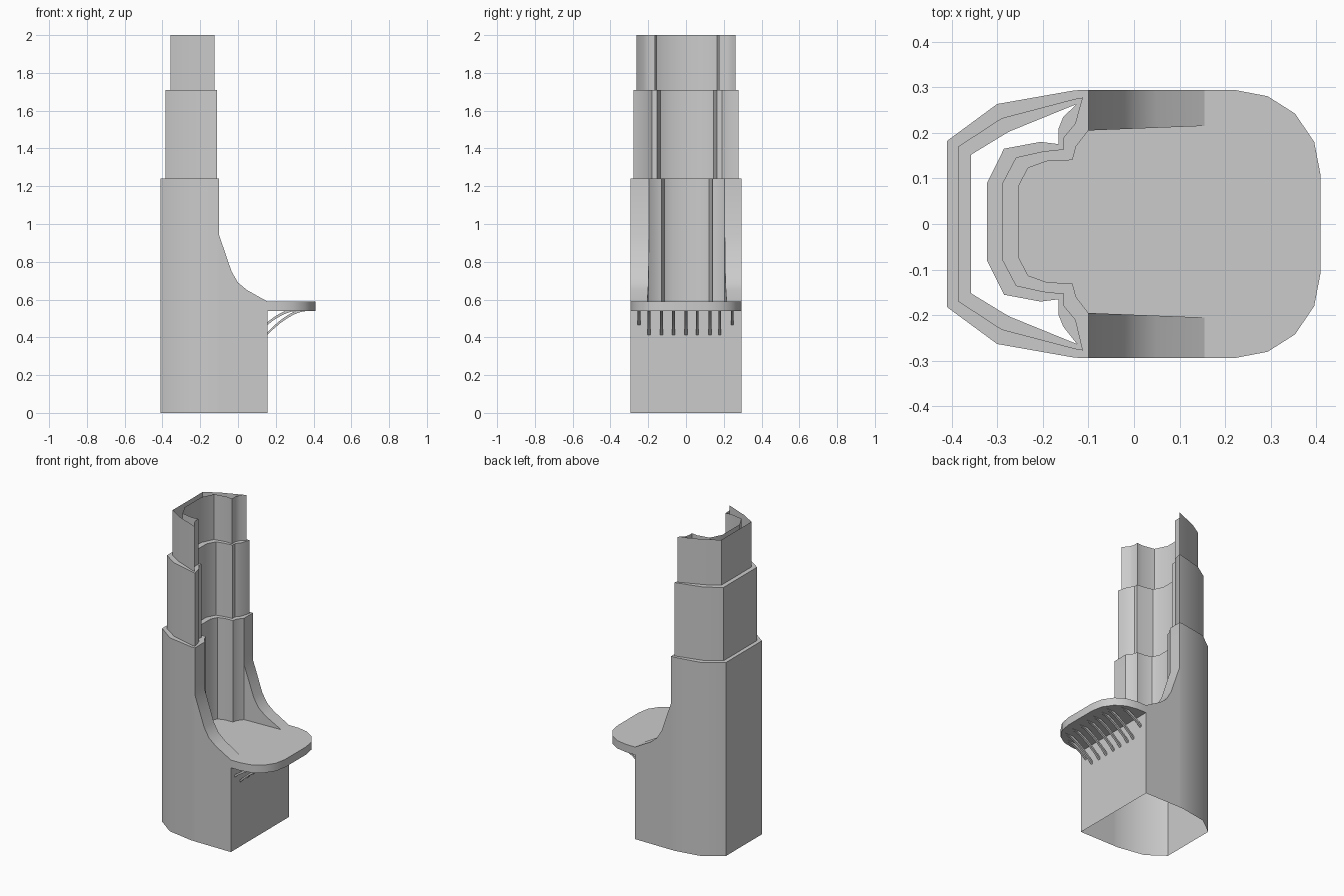
import bpy, bmesh, math

if "Cube" in bpy.data.objects:
    bpy.data.objects.remove(bpy.data.objects["Cube"])

# plan outlines of each tier, half side: outer wall (back to front), inner wall (front to back)
OUTER = [
    [(-.41, .182), (-.30, .263), (-.13, .293), (-.10, .294)],
    [(-.385, .170), (-.29, .232), (-.13, .274), (-.112, .277)],
    [(-.357, .152), (-.275, .202), (-.14, .257), (-.125, .263)],
]
INNER = [
    [(-.10, .205), (-.127, .17), (-.135, .14), (-.19, .138), (-.232, .123), (-.253, .083)],
    [(-.128, .22), (-.153, .19), (-.153, .163), (-.20, .158), (-.258, .145), (-.287, .09)],
    [(-.155, .235), (-.165, .21), (-.165, .175), (-.205, .18), (-.285, .165), (-.322, .09)],
]
LEVELS = [1.24, 1.71, 2.0]
SEAT_TOP, SEAT_LOW, FRONT = .59, .54, .155
ARM = [(-.10, .94), (-.067, .845), (-.034, .748), (0, .69), (.048, .65), (FRONT, SEAT_TOP)]
SHIFT = .005  # the inner niche sits slightly off centre


def inner_side(pts, s):
    return [(x, s * (y - SHIFT) + SHIFT) for x, y in pts]


def outer_side(pts, s):
    return [(x, s * y) for x, y in pts]


def loop(i):
    a = outer_side(OUTER[i], 1) + inner_side(INNER[i], 1)
    b = outer_side(OUTER[i], -1) + inner_side(INNER[i], -1)
    return a + b[::-1]


def at(pts, z):
    return [(x, y, z) for x, y in pts]


def strip(faces, a, b, closed=False):
    n = len(a)
    for i in range(n if closed else n - 1):
        j = (i + 1) % n
        faces.append([a[i], a[j], b[j], b[i]])


def make(name, faces, angle=30):
    bm = bmesh.new()
    for f in faces:
        bm.faces.new([bm.verts.new(p) for p in f])
    bmesh.ops.remove_doubles(bm, verts=bm.verts, dist=.0005)
    bmesh.ops.recalc_face_normals(bm, faces=bm.faces)
    me = bpy.data.meshes.new(name)
    bm.to_mesh(me)
    bm.free()
    ob = bpy.data.objects.new(name, me)
    bpy.context.collection.objects.link(ob)
    bpy.ops.object.select_all(action='DESELECT')
    ob.select_set(True)
    bpy.context.view_layer.objects.active = ob
    bpy.ops.object.shade_smooth_by_angle(angle=math.radians(angle))
    return ob


# lower shell: back, curved sides, sweeping arms, niche wall, open at the bottom
faces = []
top = LEVELS[0]
back = [(-.41, -.182), (-.41, .182)]
strip(faces, at(back, 0), at(back, top))
niche = [inner_side(INNER[0], 1)[-1], inner_side(INNER[0], -1)[-1]]
strip(faces, at(niche, SEAT_TOP), at(niche, top))
for s in (1, -1):
    o, n = outer_side(OUTER[0], s), inner_side(INNER[0], s)
    strip(faces, at(o, 0), at(o, top))
    strip(faces, at(n, SEAT_TOP), at(n, top))
    edge_out = [(x, s * .294, z) for x, z in ARM]
    edge_in = [(x, s * (.2 + .01 * (x + .1) / .255) + SHIFT, z) for x, z in ARM]
    strip(faces, [(x, y, 0) for x, y, z in edge_out], edge_out)
    strip(faces, edge_out, edge_in)
    strip(faces, [(x, y, SEAT_TOP) for x, y, z in edge_in[:-1]] + [edge_in[-1]], edge_in)
    strip(faces, [edge_out[0], edge_in[0]], at([o[-1], n[0]], top))
front = [(FRONT, -.294), (FRONT, .294)]
strip(faces, at(front, 0), at(front, SEAT_LOW))
faces = [f for f in faces if len(set(f)) == len(f)] + \
        [list(dict.fromkeys(f)) for f in faces if len(set(f)) == 3]
make("lower_shell", faces)

# upper tiers: stepped ledge plus hollow wall, open at the top
for i, name in ((1, "middle_tier"), (2, "top_tier")):
    faces = []
    z0 = LEVELS[i - 1]
    strip(faces, at(loop(i - 1), z0), at(loop(i), z0), True)
    strip(faces, at(loop(i), z0), at(loop(i), LEVELS[i]), True)
    make(name, faces)

# seat: floor of the niche running out to a rounded overhanging lip
half = [(FRONT, .294), (.22, .294), (.293, .28), (.353, .242), (.395, .18), (.409, .107)]
lip = outer_side(half, 1) + outer_side(half, -1)[::-1]
end = [(FRONT, .21 + SHIFT)]
floor = inner_side(end + INNER[0], 1) + inner_side(end + INNER[0], -1)[::-1]
faces = [at(lip, SEAT_TOP), at(floor, SEAT_TOP), at(lip, SEAT_LOW)]
strip(faces, at(lip, SEAT_TOP), at(lip, SEAT_LOW))
make("seat", faces)


# ribs: thin curved brackets below the lip
def rib(y, x_end, z_low):
    w, n, rows = .007, 7, []
    for k in range(n):
        t = math.pi / 2 * k / (n - 1)
        x = x_end - (x_end - FRONT) * math.cos(t) * 1.0
        x = FRONT + (x_end - FRONT) * (k / (n - 1))
        z = z_low + (SEAT_LOW - z_low) * (1 - (1 - k / (n - 1)) ** 1.7)
        rows.append([(x, y - w, z), (x, y + w, z), (x, y + w, z + .015), (x, y - w, z + .015)])
    out = [rows[0], rows[-1]]
    for a, b in zip(rows, rows[1:]):
        strip(out, a, b, True)
    return out


faces = []
for y in (-.196, -.13, -.066, 0, .06, .127, .178):
    faces += rib(y, .365, .412)
for y in (-.249, .244):
    faces += rib(y, .31, .465)
make("seat_ribs", faces)
